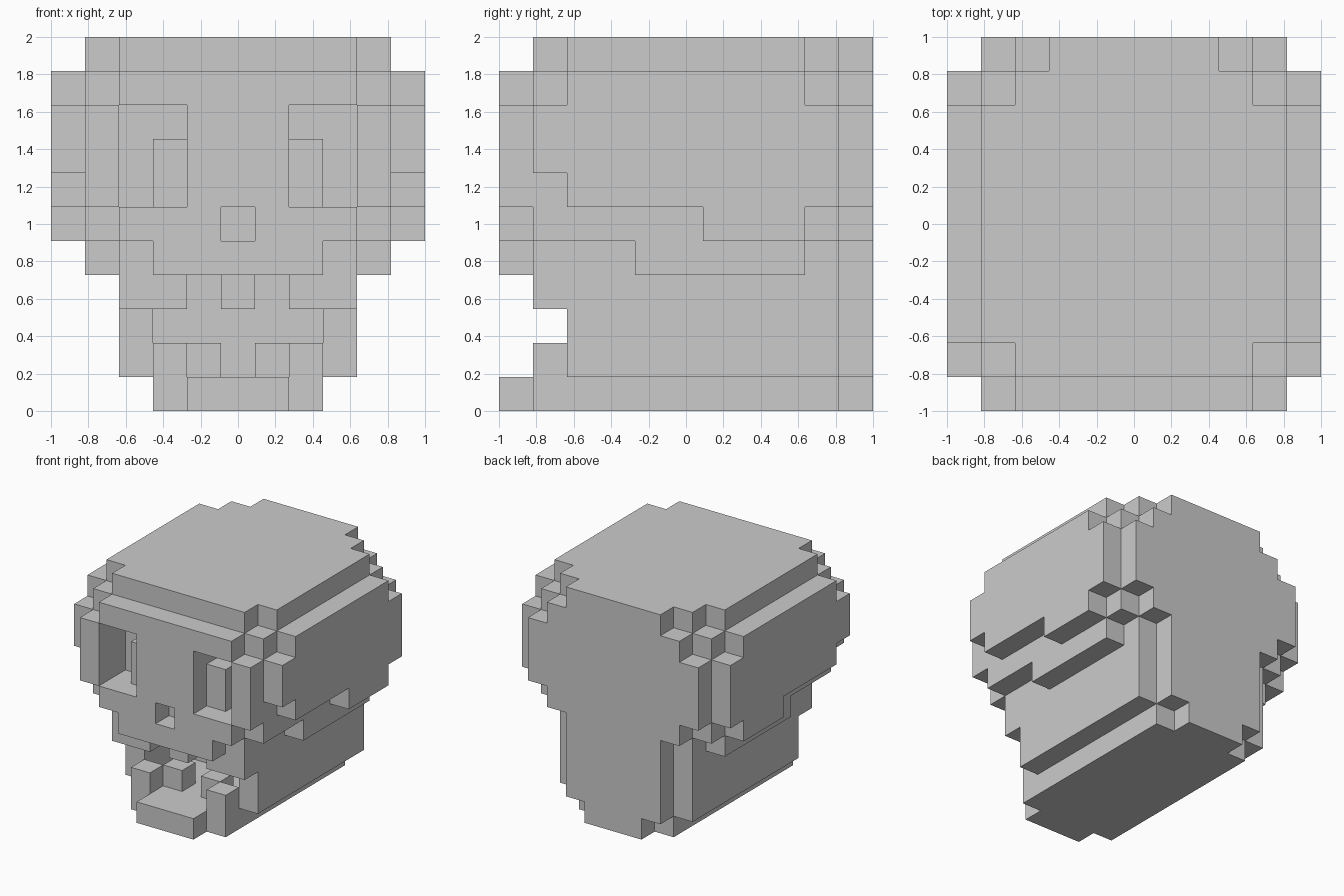
import bpy, bmesh
from mathutils import Vector

if "Cube" in bpy.data.objects:
    bpy.data.objects.remove(bpy.data.objects["Cube"])

N = 11                 # the skull is an 11 x 11 x 11 block grid
S = 2 / N              # block size


def block(half, j, k, inner=0):
    """Mirrored run of cells: inner <= |column| <= half, over inclusive ranges j (depth) and k (height)."""
    return {(s * a + 5, b, c) for a in range(inner, half + 1) for s in (-1, 1)
            for b in range(j[0], j[1] + 1) for c in range(k[0], k[1] + 1)}


def union(specs):
    out = set()
    for spec in specs:
        out |= block(*spec)
    return out


# Cranium: stepped slabs (half width, depth range, height range)
cranium = union([
    (2, (0, 10), (4, 9)), (3, (1, 9), (4, 4)), (4, (4, 8), (4, 4)),
    (3, (0, 10), (5, 9)), (4, (1, 9), (5, 9)), (5, (6, 8), (5, 9)),
    (4, (0, 10), (6, 8)), (5, (2, 9), (6, 8)), (5, (1, 1), (7, 8)),
    (5, (2, 8), (9, 9)),
    (2, (1, 10), (10, 10)), (3, (1, 9), (10, 10)), (4, (2, 8), (10, 10)),
])
# Eye sockets with the inner block left standing, and the nose hole
cranium -= block(3, (0, 1), (6, 8), inner=2) - block(2, (1, 1), (6, 7), inner=2)
cranium -= block(0, (0, 0), (5, 5))

# Jaw: side and back walls with an open mouth, floor and chin
jaw = union([
    (3, (2, 9), (1, 3)), (2, (2, 10), (1, 3)), (3, (1, 1), (3, 3)),
    (2, (1, 9), (0, 0)), (1, (0, 10), (0, 0)),
])
jaw -= block(2, (1, 4), (1, 3))

# Teeth
upper_teeth = block(0, (1, 1), (3, 3)) | block(2, (1, 1), (3, 3), inner=2)
lower_teeth = (block(2, (1, 1), (1, 1), inner=2)
               | block(1, (2, 2), (1, 1), inner=1))

parts = {"cranium": cranium, "jaw": jaw,
         "upper_teeth": upper_teeth, "lower_teeth": lower_teeth}
solid = set().union(*parts.values())


def build(name, cells):
    """Skin the cells with only the faces that are open to the air."""
    bm = bmesh.new()
    cache = {}

    def vert(p):
        if p not in cache:
            cache[p] = bm.verts.new((p[0] * S - 1, p[1] * S - 1, p[2] * S))
        return cache[p]

    for cell in sorted(cells):
        for axis in range(3):
            u, v = (axis + 1) % 3, (axis + 2) % 3
            for side in (0, 1):
                nb = list(cell)
                nb[axis] += 2 * side - 1
                if tuple(nb) in solid:
                    continue
                ring = []
                for du, dv in ((0, 0), (1, 0), (1, 1), (0, 1)):
                    p = list(cell)
                    p[axis] += side
                    p[u] += du
                    p[v] += dv
                    ring.append(vert(tuple(p)))
                bm.faces.new(ring if side else ring[::-1])
    # Merge flat areas into large clean faces
    bmesh.ops.dissolve_limit(bm, angle_limit=0.01, verts=bm.verts[:], edges=bm.edges[:])
    mesh = bpy.data.meshes.new(name)
    bm.to_mesh(mesh)
    bm.free()
    bpy.context.collection.objects.link(bpy.data.objects.new(name, mesh))


for part, cells in parts.items():
    build(part, cells)
